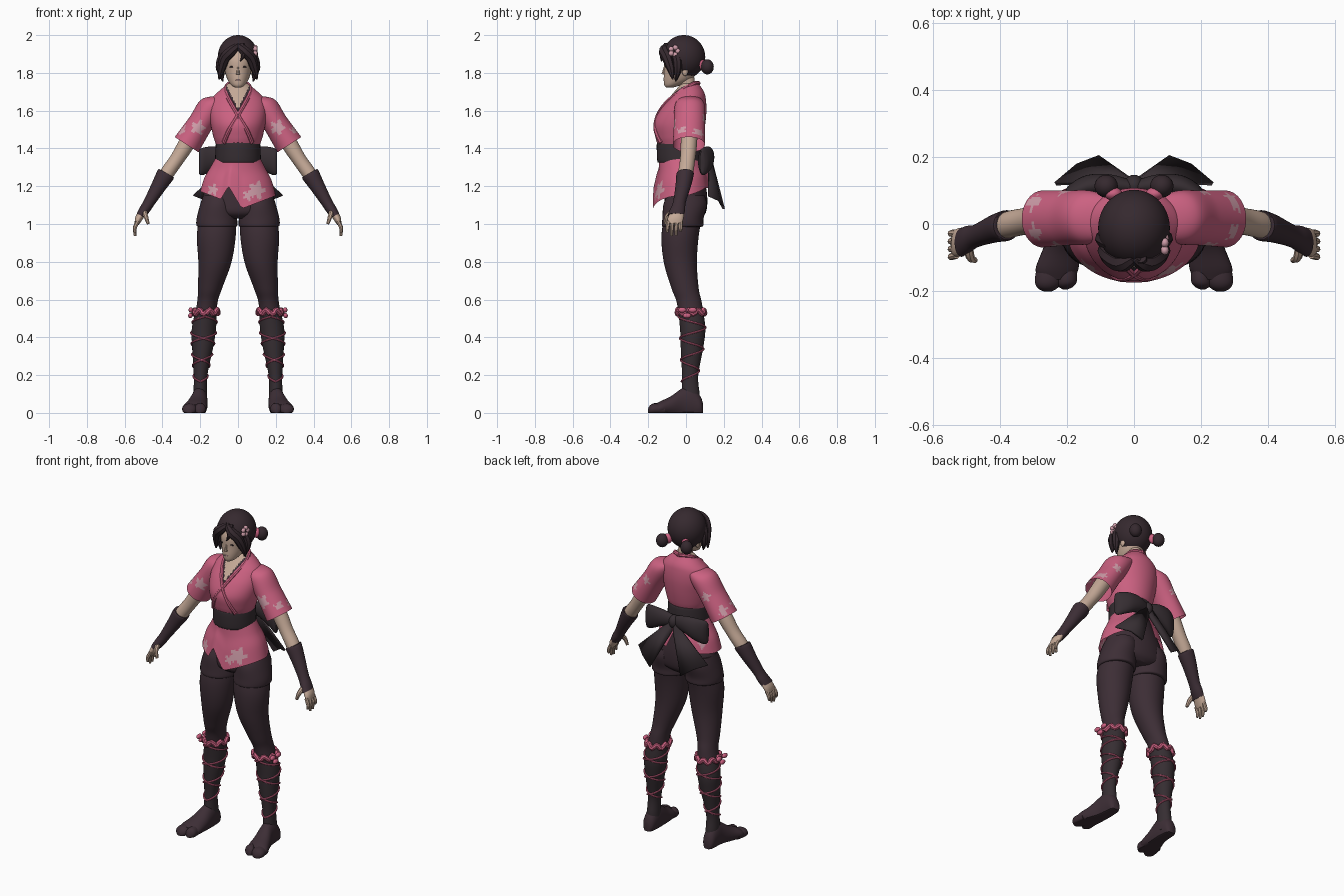
import bpy, bmesh, math
from mathutils import Vector

cube = bpy.data.objects.get("Cube")
if cube:
    bpy.data.objects.remove(cube)


def material(name, rgb):
    m = bpy.data.materials.new(name)
    m.use_nodes = True
    m.diffuse_color = (*rgb, 1)
    m.node_tree.nodes["Principled BSDF"].inputs["Base Color"].default_value = (*rgb, 1)
    return m


PINK = material("pink_cloth", (0.60, 0.12, 0.22))
PALE = material("pale_pink", (0.63, 0.34, 0.40))
DARK = material("dark_cloth", (0.046, 0.027, 0.036))
SASH = material("charcoal_cloth", (0.037, 0.027, 0.032))
HAIR = material("dark_hair", (0.036, 0.022, 0.028))
SKIN = material("skin", (0.56, 0.40, 0.31))
X, Y, Z = Vector((1, 0, 0)), Vector((0, 1, 0)), Vector((0, 0, 1))


def smooth(rows, steps):
    """Catmull-Rom interpolation of tuples."""
    out = []
    for i in range(len(rows) - 1):
        a, b, c, d = rows[max(i - 1, 0)], rows[i], rows[i + 1], rows[min(i + 2, len(rows) - 1)]
        for k in range(steps):
            t = k / steps
            out.append(tuple(q + t * (r - p) / 2 + t * t * (p - 2.5 * q + 2 * r - s / 2)
                             + t ** 3 * (1.5 * (q - r) + (s - p) / 2) for p, q, r, s in zip(a, b, c, d)))
    return out + [tuple(rows[-1])]


def finish(name, bm, mat):
    bmesh.ops.recalc_face_normals(bm, faces=bm.faces)
    me = bpy.data.meshes.new(name)
    bm.to_mesh(me)
    bm.free()
    me.materials.append(mat)
    ob = bpy.data.objects.new(name, me)
    bpy.context.collection.objects.link(ob)
    return ob


def loft(name, rows, mat, u=X, v=Y, s=1, n=32, steps=4, caps=(True, True)):
    """Skin ellipses (x, y, z, ru, rv); s=-1 mirrors in x."""
    bm, rings = bmesh.new(), []
    for x, y, z, ru, rv in smooth(rows, steps):
        ring = []
        for k in range(n):
            a = math.tau * k / n
            p = Vector((x, y, z)) + u * ru * math.cos(a) + v * rv * math.sin(a)
            ring.append(bm.verts.new((p.x * s, p.y, p.z)))
        rings.append(ring)
    for a, b in zip(rings, rings[1:]):
        for k in range(n):
            bm.faces.new((a[k], a[k - 1], b[k - 1], b[k]))
    for ring, cap in zip((rings[0], rings[-1]), caps):
        if cap:
            bm.faces.new(ring)
    return finish(name, bm, mat)


def body(name, levels, mat, **kw):
    """Loft upward from (z, half width, front y, back y)."""
    return loft(name, [(0, (f + b) / 2, z, r, (b - f) / 2) for z, r, f, b in levels], mat, **kw)


def blob(name, loc, size, mat):
    bm = bmesh.new()
    bmesh.ops.create_uvsphere(bm, u_segments=24, v_segments=16, radius=1)
    for v in bm.verts:
        v.co = Vector(a * b for a, b in zip(v.co, size)) + Vector(loc)
    return finish(name, bm, mat)


def cord(name, pts, mat, depth, radii=None, s=1, flat=False):
    """Tube along a path, turned into a mesh."""
    cu = bpy.data.curves.new(name, 'CURVE')
    cu.dimensions, cu.bevel_depth, cu.bevel_resolution = '3D', depth, 2
    cu.use_fill_caps = True
    sp = cu.splines.new('POLY')
    pts = smooth(pts, 1 if flat else 6)
    radii = smooth([(r,) for r in radii], 6) if radii else [(1,)] * len(pts)
    sp.points.add(len(pts) - 1)
    for q, p, r in zip(sp.points, pts, radii):
        q.co, q.radius = (p[0] * s, p[1], p[2], 1), r[0]
    ob = bpy.data.objects.new(name, cu)
    bpy.context.collection.objects.link(ob)
    cu.materials.append(mat)
    bpy.ops.object.select_all(action='DESELECT')
    ob.select_set(True)
    bpy.context.view_layer.objects.active = ob
    bpy.ops.object.convert(target='MESH')


def paint(ob, mat, rule):
    ob.data.materials.append(mat)
    for f in ob.data.polygons:
        if rule(f.center):
            f.material_index = len(ob.data.materials) - 1


def flower(center, r):
    """Rule for a five-petalled patch."""
    def rule(p):
        d = p - Vector(center)
        return d.length < r * (0.8 + 0.25 * math.cos(5 * math.atan2(d.z, d.x)))
    return rule


# Jacket body with open neck
jacket = body("jacket_body", [(1.33, .118, -.14, .08), (1.40, .112, -.145, .075), (1.46, .13, -.162, .09),
              (1.53, .145, -.17, .102), (1.60, .152, -.14, .108), (1.66, .14, -.095, .105),
              (1.70, .105, -.062, .095), (1.745, .05, -.025, .065)], PINK, n=96, steps=8)
neck_gap = lambda p, edge: p.y < .02 and abs(p.x) < (p.z - 1.575 - edge) * .5
paint(jacket, DARK, lambda p: neck_gap(p, 0))
paint(jacket, SKIN, lambda p: neck_gap(p, .035))

# Jacket skirt with overlapping front panels and a back slit
skirt = body("jacket_skirt", [(1.36, .113, -.142, .08), (1.28, .145, -.145, .09), (1.2, .178, -.16, .112),
             (1.1, .2, -.175, .125)], PINK, n=128, steps=10, caps=(False, False))
verts = skirt.data.vertices
last = len(verts) - 128
rim = [verts[last + k].co.copy() for k in range(128)]
for i, v in enumerate(verts):
    x, y, _ = rim[i % 128]
    hem = 1.085 + .38 * abs(x - .03)
    if y < 0:
        hem = max(hem, 1.2 - 1.7 * abs(x + .05))
    else:
        hem += (1.19 - hem) * min(y / .1, 1)
        hem = max(hem, 1.29 - 2 * abs(x))
    v.co.z = 1.36 - (1.36 - v.co.z) / .26 * (1.36 - hem)
for c, r in (((.10, -.14, 1.18), .05), ((.055, -.16, 1.15), .03), ((-.13, -.12, 1.18), .036), ((-.16, .06, 1.24), .035)):
    paint(skirt, PALE, flower(c, r))

# Sash and pelvis
body("sash", [(1.325, .118, -.148, .086), (1.34, .121, -.153, .09), (1.42, .118, -.155, .088),
              (1.435, .115, -.15, .084)], SASH, steps=3)
body("shorts_hips", [(1.03, .08, -.08, .08), (1.06, .19, -.112, .105), (1.12, .193, -.115, .113),
                     (1.2, .166, -.11, .105), (1.34, .105, -.1, .07)], DARK)
blob("bow_knot", (0, .115, 1.355), (.03, .032, .04), SASH)

# Head
head = body("face", [(1.722, .015, -.105, -.07), (1.735, .036, -.115, -.03), (1.765, .056, -.118, .03),
                     (1.81, .07, -.116, .06), (1.87, .078, -.115, .07), (1.93, .065, -.09, .06)], SKIN)
loft("neck", [(0, .02, 1.62, .06, .05), (0, .015, 1.69, .042, .042), (0, -.005, 1.8, .042, .045)], SKIN)
cord("nose", [(0, -.112, 1.835), (0, -.118, 1.805), (0, -.12, 1.792)], SKIN, .011, (.4, .7, 1))
blob("mouth", (0, -.116, 1.762), (.014, .004, .003), PALE)
bm = bmesh.new()
bmesh.ops.create_uvsphere(bm, u_segments=64, v_segments=48, radius=1)
for v in bm.verts:
    v.co = (v.co.x * .107, v.co.y * .114 - .012, v.co.z * .116 + 1.884)
bmesh.ops.delete(bm, geom=[f for f in bm.faces if f.calc_center_median().y < -.02 and
                           f.calc_center_median().z < 1.925 - .5 * abs(f.calc_center_median().x)],
                 context='FACES')
finish("hair_cap", bm, HAIR)

# Neck cord
cord("necklace", [(-.045, -.035, 1.70), (-.025, -.095, 1.65), (0, -.13, 1.605), (.025, -.095, 1.65),
                  (.045, -.035, 1.70)], DARK, .005)

# Leg profile shared by the legs and their lacing
LEG = [(.2, .03, .03, .037, .045), (.2, .025, .1, .036, .047), (.198, .022, .2, .036, .043),
       (.187, .032, .35, .056, .06), (.18, .035, .45, .064, .067), (.163, .018, .58, .054, .066),
       (.148, -.005, .66, .064, .072), (.122, -.03, .8, .088, .088), (.114, -.03, .95, .103, .099),
       (.1, 0, 1.1, .09, .1)]
SHIN = smooth(LEG, 12)


def on_shin(z, a, lift=.003):
    x, y, _, rx, ry = min(SHIN, key=lambda r: abs(r[2] - z))
    return (x + (rx + lift) * math.sin(a), y - (ry + lift) * math.cos(a), z)


for s, side in ((1, "left_"), (-1, "right_")):
    m = lambda x, y, z: (x * s, y, z)
    # Sleeve and collar
    sleeve = loft(side + "sleeve", [(.075, .02, 1.66, .035, .06), (.137, .02, 1.622, .068, .08),
                  (.2, .018, 1.53, .067, .082), (.272, .015, 1.42, .075, .085)], PINK,
                  u=Vector((.84, 0, .54)), s=s, n=64, steps=12, caps=(True, False))
    for c, r in (((.21, -.06, 1.51), .042), ((.29, -.02, 1.49), .03), ((.29, .06, 1.48), .035), ((.2, .09, 1.55), .03)):
        paint(sleeve, PALE, flower(m(*c), r))
    cord(side + "collar", [(0, .066, 1.745), (.05, .035, 1.74), (.065, -.03, 1.7), (.04, -.1, 1.645),
                           (.0, -.148, 1.575), (-.045, -.16, 1.5), (-.075, -.132, 1.43)], PINK, .012, s=s)
    # Arm, wrap and hand
    across = Vector((.86, 0, .5))
    loft(side + "arm", [(.19, .02, 1.56, .045, .045), (.275, .015, 1.42, .043, .043), (.325, .008, 1.34, .038, .04),
                        (.375, -.002, 1.27, .038, .04), (.43, -.02, 1.18, .032, .034), (.49, -.04, 1.09, .022, .03)],
         SKIN, u=across, s=s)
    loft(side + "arm_wrap", [(.378, -.003, 1.268, .038, .04), (.383, -.005, 1.262, .048, .046),
                             (.42, -.015, 1.2, .04, .041), (.47, -.035, 1.115, .03, .034),
                             (.495, -.045, 1.075, .028, .04), (.515, -.055, 1.045, .024, .043)], DARK, u=across, s=s)
    loft(side + "palm", [(.5, -.045, 1.07, .02, .036), (.525, -.055, 1.03, .02, .042),
                         (.537, -.06, 1.0, .012, .038)], SKIN, u=across, s=s, n=20)
    for i, tip in enumerate((.955, .937, .94, .96)):
        y = -.093 + .022 * i
        cord(side + "finger_%d" % (i + 1), [(.53, y, 1.015), (.546, y * 1.05, .98), (.545, y * 1.08, tip)],
             SKIN, .011, (1, .95, .6), s)
    cord(side + "thumb", [(.495, -.07, 1.065), (.488, -.1, 1.04), (.475, -.108, 1.0)], SKIN, .013, (1.1, 1, .65), s)
    # Leg with shin wrap, shorts leg
    leg = loft(side + "leg", LEG, DARK, s=s, n=40, steps=8)
    paint(leg, SASH, lambda p: p.z < .545)
    loft(side + "shorts_leg", [(.112, -.02, .985, .098, .1), (.112, -.018, .992, .108, .11),
                               (.112, -.016, 1.03, .107, .109), (.108, -.005, 1.1, .093, .115),
                               (.1, 0, 1.15, .085, .1)], DARK, s=s)
    # Crossed lacing, cuff and side bow
    for k, turn in ((1, 1), (2, -1)):
        cord(side + "lacing_%d" % k, [on_shin(.165 + .345 * i / 120, turn * math.tau * 3 * i / 120)
                                      for i in range(121)], PINK, .005, s=s, flat=True)
    cord(side + "cuff", [on_shin(.535 + .012 * math.sin(5 * i), math.tau * i / 40, .006) for i in range(41)],
         PINK, .014, s=s, flat=True)
    for k, (x, y, z) in enumerate(((.25, -.02, .545), (.25, .035, .545), (.252, .005, .515))):
        blob(side + "cuff_bow_%d" % (k + 1), m(x, y, z), (.012, .022, .014), PINK)
    # Split-toed foot with flat sole
    parts = {"foot": [(.204, .09, .018, .05), (.204, .075, .034, .09), (.203, .03, .041, .14), (.206, -.02, .045, .13),
                      (.218, -.08, .056, .088), (.23, -.135, .064, .062), (.233, -.165, .05, .045)],
             "big_toe": [(.2, -.11, .026, .05), (.2, -.165, .03, .052), (.203, -.185, .024, .042), (.205, -.195, .008, .02)],
             "small_toes": [(.25, -.11, .036, .05), (.256, -.165, .04, .05), (.258, -.19, .031, .04), (.258, -.202, .01, .02)]}
    for part, rows in parts.items():
        ob = loft(side + part, [(x, y, h * .4, w, h * .6) for x, y, w, h in rows], DARK, v=Z, s=s, n=28)
        for v in ob.data.vertices:
            v.co.z = max(v.co.z, 0 if v.co.z < .012 else v.co.z)
    # Bow loop and tail
    loft(side + "bow_loop", [(.0, .11, 1.36, .018, .028), (.07, .118, 1.36, .03, .048), (.14, .112, 1.345, .034, .066),
                             (.19, .092, 1.33, .028, .072), (.207, .085, 1.328, .012, .06)], SASH, u=Y, v=Z, s=s)
    bm = bmesh.new()
    bm.faces.new([bm.verts.new(m(*p)) for p in ((.005, .125, 1.37), (.235, .12, 1.15), (.17, .175, 1.125))])
    bm.verts.ensure_lookup_table()
    a, _, c = bm.verts[:]
    bm.faces.new((a, c, bm.verts.new(m(.105, .2, 1.08)), bm.verts.new(m(.005, .13, 1.3))))
    tail = finish(side + "bow_tail", bm, SASH)
    mod = tail.modifiers.new("thickness", 'SOLIDIFY')
    mod.thickness, mod.offset = .012, 0
    # Face, fringe and hair bun
    blob(side + "ear", m(.077, -.005, 1.81), (.01, .016, .026), SKIN)
    blob(side + "eye", m(.032, -.107, 1.832), (.014, .004, .004), HAIR)
    cord(side + "fringe", [(.0, -.1, 1.945), (.035, -.116, 1.915), (.068, -.1, 1.88), (.088, -.08, 1.82), (.1, -.07, 1.765)],
         HAIR, .028, (.6, 1, 1, .75, .15), s)
    cord(side + "side_lock", [(.07, -.06, 1.92), (.09, -.045, 1.86), (.092, -.045, 1.81), (.08, -.055, 1.755)],
         HAIR, .025, (.8, 1, .8, .15), s)
    blob(side + "hair_tie", m(.062, .09, 1.84), (.027, .02, .03), PINK)
    blob(side + "hair_bun", m(.083, .113, 1.832), (.035, .034, .04), HAIR)

# Fringe point and hair flower
cord("fringe_point", [(.02, -.1, 1.95), (.03, -.125, 1.9), (.012, -.13, 1.86)], HAIR, .018, (1, .8, .1))
for i in range(5):
    a = math.tau * i / 5
    blob("hair_flower_petal_%d" % (i + 1), (.092, -.062 + .02 * math.cos(a), 1.915 + .02 * math.sin(a)),
         (.012, .014, .014), PALE)

# Smooth shading with crisp edges
bpy.ops.object.select_all(action='DESELECT')
for ob in bpy.context.scene.objects:
    if ob.type == 'MESH':
        ob.select_set(True)
        bpy.context.view_layer.objects.active = ob
bpy.ops.object.shade_smooth_by_angle(angle=math.radians(40))
